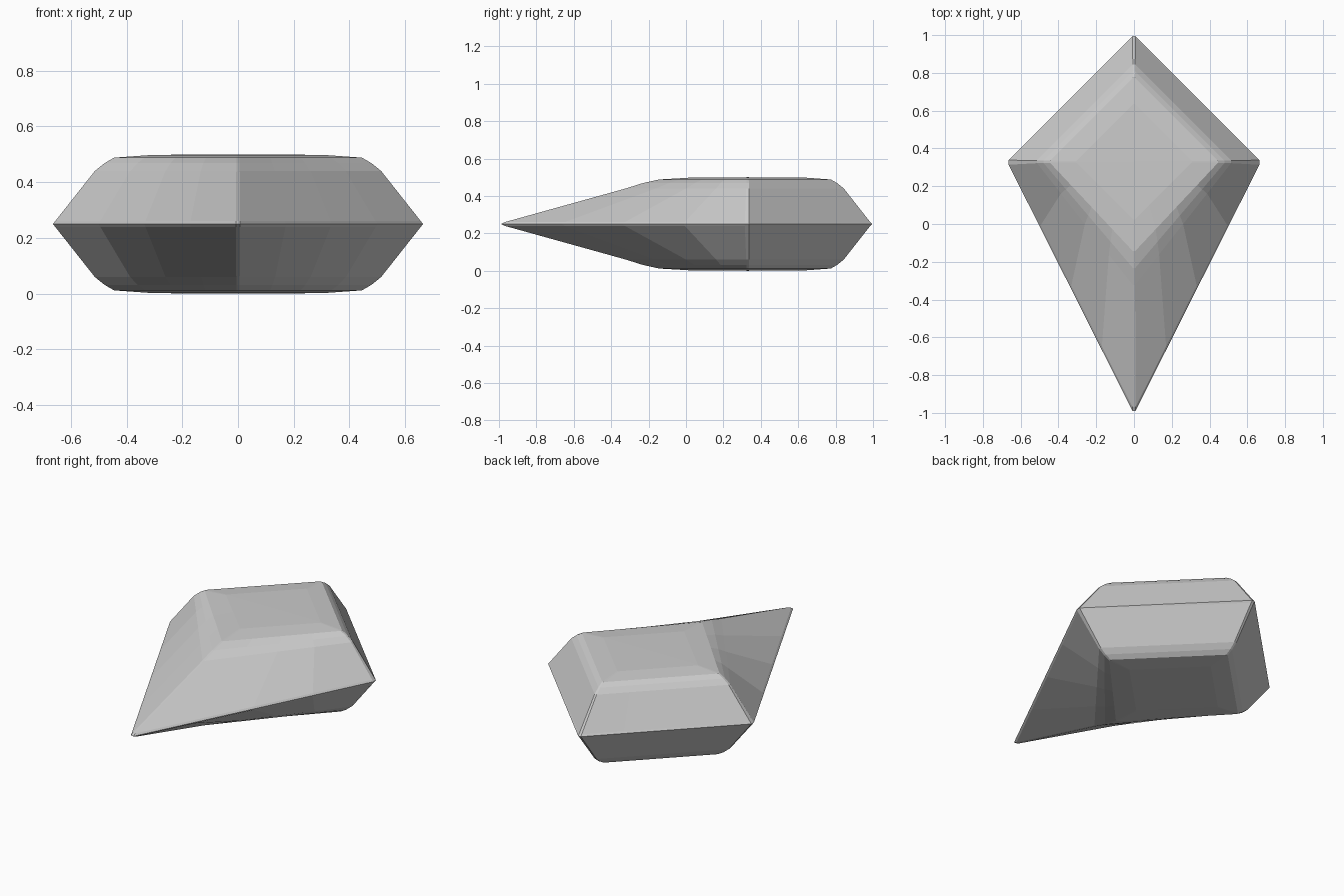
import bpy, bmesh
from mathutils import Vector

if "Cube" in bpy.data.objects:
    bpy.data.objects.remove(bpy.data.objects["Cube"])

MID, SIDE_Y, SEG = 0.25, 0.33, 4
# kite layers: half width, back tip y, front tip y, height above the mid plane
LAYERS = [(0.672, 1.003, -1.005, 0.0), (0.664, 0.993, -0.985, 0.01),
          (0.52, 0.85, -0.33, 0.19), (0.485, 0.815, -0.24, 0.218),
          (0.45, 0.78, -0.15, 0.238), (0.31, 0.64, 0.02, 0.248)]
CUT = 0.012  # fraction of each edge removed at the blunted corners


def ring(bm, layer, sign):
    w, back, front, h = layer
    z = MID + sign * h
    corners = [Vector(p) for p in ((w, SIDE_Y, z), (0, back, z), (-w, SIDE_Y, z), (0, front, z))]
    verts = []
    for i, a in enumerate(corners):
        b = corners[(i + 1) % 4]
        for k in range(SEG + 1):
            t = CUT + (1 - 2 * CUT) * k / SEG
            verts.append(bm.verts.new(a.lerp(b, t)))
    return verts


bm = bmesh.new()
# stacked rings from the bottom table, over the sharp girdle, to the top table
rings = [ring(bm, l, -1) for l in reversed(LAYERS[1:])] + [ring(bm, l, 1) for l in LAYERS]
for lo, hi in zip(rings, rings[1:]):
    n = len(lo)
    for i in range(n):
        j = (i + 1) % n
        bm.faces.new((lo[i], lo[j], hi[j], hi[i]))

# slightly domed flat tables
for verts, z in ((rings[0], 0.0), (rings[-1], 0.5)):
    c = bm.verts.new((0, SIDE_Y, z))
    for i, v in enumerate(verts):
        bm.faces.new((v, verts[(i + 1) % len(verts)], c))

bmesh.ops.recalc_face_normals(bm, faces=bm.faces)
mesh = bpy.data.meshes.new("kite_gem")
bm.to_mesh(mesh)
bm.free()
gem = bpy.data.objects.new("kite_gem", mesh)
bpy.context.collection.objects.link(gem)
